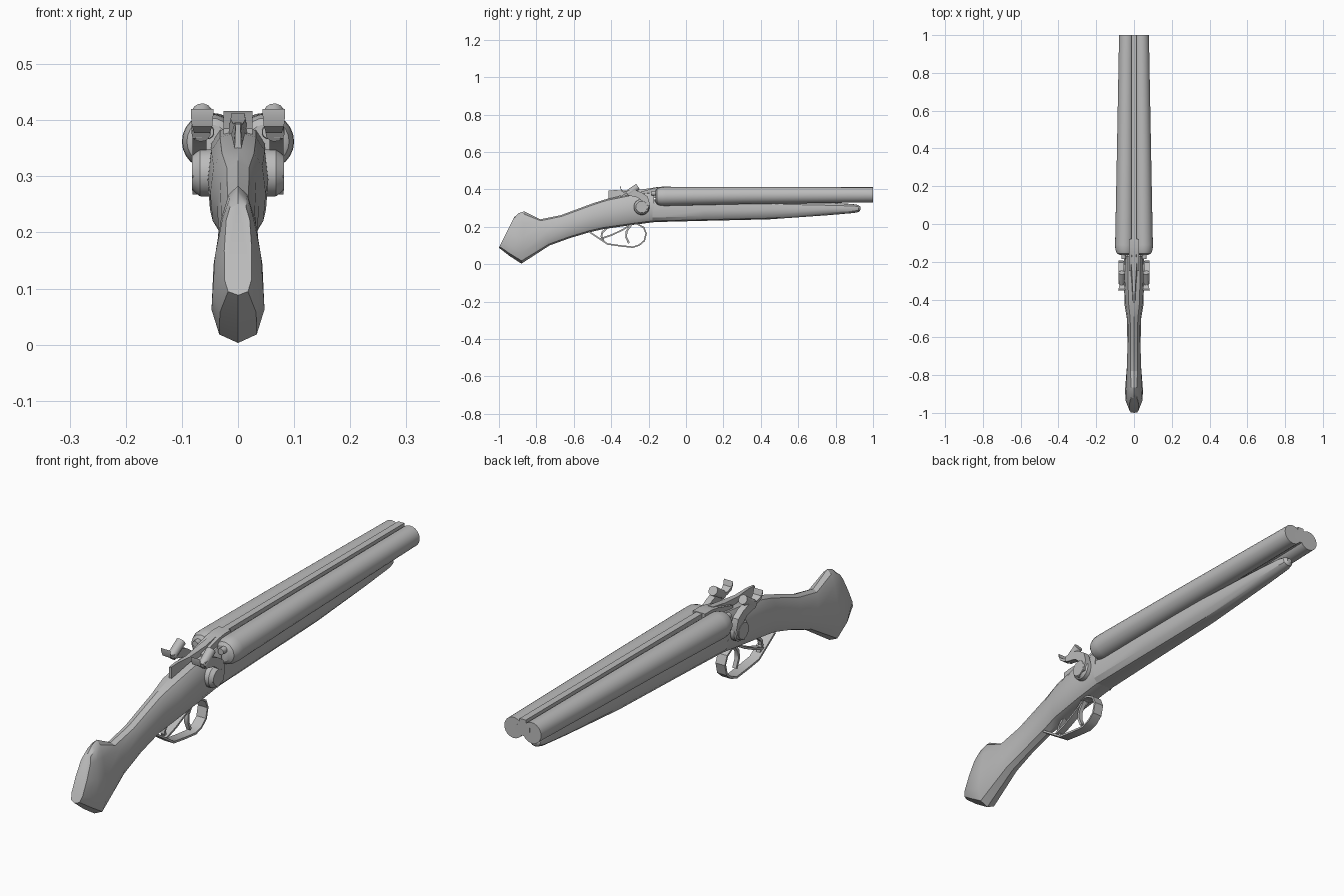
import bpy, bmesh, math
from mathutils import Vector

cube = bpy.data.objects.get("Cube")
if cube:
    bpy.data.objects.remove(cube)

metal = bpy.data.materials.new("plain grey")
metal.use_nodes = True
GREY = (0.5, 0.5, 0.5, 1)
metal.diffuse_color = GREY
metal.node_tree.nodes["Principled BSDF"].inputs["Base Color"].default_value = GREY
parts = []


def finish(name, bm):
    bmesh.ops.recalc_face_normals(bm, faces=bm.faces)
    mesh = bpy.data.meshes.new(name)
    bm.to_mesh(mesh)
    bm.free()
    mesh.materials.append(metal)
    ob = bpy.data.objects.new(name, mesh)
    bpy.context.collection.objects.link(ob)
    parts.append(ob)
    return ob


def loft(name, rings):
    """Skin a closed body through rings of points and cap both ends."""
    bm = bmesh.new()
    rows = [[bm.verts.new(p) for p in ring] for ring in rings]
    n = len(rows[0])
    for a, b in zip(rows, rows[1:]):
        for i in range(n):
            j = (i + 1) % n
            bm.faces.new((a[i], a[j], b[j], b[i]))
    bm.faces.new(rows[0])
    bm.faces.new(rows[-1])
    return finish(name, bm)


def plate(name, pts, x0, x1):
    """Side profile in y, z extruded across x."""
    return loft(name, [[(x, y, z) for y, z in pts] for x in (x0, x1)])


def strip(name, path, half, x0, x1):
    """Bent strap following a y, z path."""
    up, down = [], []
    for i, p in enumerate(path):
        a = Vector(path[max(i - 1, 0)])
        b = Vector(path[min(i + 1, len(path) - 1)])
        d = (b - a).normalized() * half
        up.append((p[0] - d.y, p[1] + d.x))
        down.append((p[0] + d.y, p[1] - d.x))
    return plate(name, up + down[::-1], x0, x1)


def tube(name, stations, sides=20):
    """Round body through (centre, radius) stations."""
    axis = (Vector(stations[-1][0]) - Vector(stations[0][0])).normalized()
    u = axis.orthogonal().normalized()
    v = axis.cross(u)
    rings = []
    for c, r in stations:
        rings.append([Vector(c) + r * (u * math.cos(t) + v * math.sin(t))
                      for t in (2 * math.pi * i / sides for i in range(sides))])
    return loft(name, rings)


def section(bottom, top, wb, wt, power, sides=12):
    """Rounded cross-section spanning a bottom point and a top point in y, z."""
    ring = []
    for i in range(sides):
        t = 2 * math.pi * (i + 0.001) / sides
        c, s = math.cos(t), math.sin(t)
        f = (1 + math.copysign(abs(s) ** power, s)) / 2
        w = (wb + (wt - wb) * f) * math.copysign(abs(c) ** power, c)
        ring.append((w, bottom[0] + (top[0] - bottom[0]) * f,
                     bottom[1] + (top[1] - bottom[1]) * f))
    return ring


# Stock, receiver body and fore-end
loft("stock", [section(*s) for s in (
    ((-1.0, 0.088), (-0.92, 0.25), 0.027, 0.022, 0.6),
    ((-0.945, 0.045), (-0.895, 0.273), 0.058, 0.024, 0.8),
    ((-0.88, 0.003), (-0.865, 0.283), 0.06, 0.027, 0.8),
    ((-0.73, 0.10), (-0.78, 0.24), 0.044, 0.03, 0.8),
    ((-0.62, 0.14), (-0.67, 0.262), 0.037, 0.033, 0.85),
    ((-0.515, 0.171), (-0.5, 0.325), 0.038, 0.036, 0.85),
    ((-0.44, 0.188), (-0.42, 0.35), 0.051, 0.048, 0.75),
    ((-0.3, 0.208), (-0.28, 0.378), 0.056, 0.052, 0.7),
    ((-0.17, 0.225), (-0.17, 0.39), 0.056, 0.052, 0.7))])
loft("fore_end", [section(*s) for s in (
    ((-0.18, 0.225), (-0.18, 0.345), 0.055, 0.056, 0.75),
    ((0.1, 0.232), (0.1, 0.345), 0.05, 0.054, 0.8),
    ((0.445, 0.24), (0.445, 0.345), 0.044, 0.046, 0.85),
    ((0.76, 0.262), (0.76, 0.33), 0.034, 0.036, 0.85),
    ((0.9, 0.274), (0.89, 0.322), 0.027, 0.029, 0.85),
    ((0.925, 0.28), (0.92, 0.317), 0.021, 0.022, 0.9),
    ((0.932, 0.29), (0.932, 0.308), 0.01, 0.011, 1))])

# Infill and sighting rib between the barrels
plate("barrel_infill", [(-0.12, 0.335), (-0.12, 0.39), (1, 0.388), (1, 0.35)], -0.03, 0.03)
plate("sight_rib", [(-0.08, 0.37), (-0.08, 0.414), (1, 0.414), (1, 0.37)], -0.013, 0.013)

# Standing breech and top lever
plate("breech_block", [(-0.25, 0.36), (-0.25, 0.385), (-0.16, 0.41),
                       (-0.12, 0.416), (-0.08, 0.416), (-0.08, 0.35)], -0.026, 0.026)
loft("top_lever", [[(x, y, z) for x, z in ((-w, a), (w, a), (w * .7, b), (-w * .7, b))]
                   for y, w, a, b in ((-0.415, 0.006, 0.35, 0.393),
                                      (-0.38, 0.008, 0.358, 0.396),
                                      (-0.31, 0.012, 0.375, 0.393),
                                      (-0.22, 0.019, 0.375, 0.402),
                                      (-0.15, 0.016, 0.38, 0.413))])

# Paired parts: barrels, strikers, locks and hammers
for side, s in (("left", 1), ("right", -1)):
    tube(side + "_barrel", [((s * 0.048, -0.163, 0.362), 0.030),
                            ((s * 0.049, -0.155, 0.362), 0.042),
                            ((s * 0.050, -0.135, 0.362), 0.049),
                            ((s * 0.050, -0.11, 0.362), 0.050),
                            ((s * 0.046, 0.3, 0.367), 0.046),
                            ((s * 0.039, 1.0, 0.371), 0.040)], 24)
    tube(side + "_striker", [((s * 0.055, -0.185, 0.379), 0.012),
                             ((s * 0.055, -0.14, 0.379), 0.014)], 12)
    tube(side + "_lock", [((s * 0.045, -0.237, 0.306), 0.043),
                          ((s * 0.068, -0.237, 0.306), 0.042),
                          ((s * 0.082, -0.237, 0.306), 0.031)])
    plate(side + "_hammer_arm", [(-0.27, 0.30), (-0.24, 0.268), (-0.205, 0.285),
                                 (-0.194, 0.325), (-0.205, 0.362), (-0.235, 0.382),
                                 (-0.275, 0.398), (-0.315, 0.392), (-0.31, 0.368),
                                 (-0.26, 0.357), (-0.235, 0.338)], s * 0.056, s * 0.081)
    tube(side + "_hammer_head", [((s * 0.066, -0.315, 0.376), 0.017),
                                 ((s * 0.064, -0.257, 0.415), 0.018)], 12)
    loft(side + "_hammer_spur", [[(s * 0.064 + x, y, z + h) for x, h in
                                  ((-w, -.006), (w, -.006), (w, .005), (-w, .005))]
                                 for y, z, w in ((-0.29, 0.384, 0.012),
                                                 (-0.325, 0.383, 0.014),
                                                 (-0.345, 0.395, 0.018),
                                                 (-0.352, 0.415, 0.02))])

# Trigger guard with its rear strap
strip("trigger_guard", [(-0.3, 0.216), (-0.26, 0.215), (-0.226, 0.196), (-0.213, 0.165),
                        (-0.223, 0.125), (-0.25, 0.102), (-0.285, 0.091), (-0.35, 0.098),
                        (-0.42, 0.108), (-0.46, 0.135), (-0.52, 0.175)],
      0.004, -0.02, 0.02)
strip("guard_strap", [(-0.46, 0.135), (-0.40, 0.155), (-0.34, 0.183), (-0.29, 0.214)],
      0.004, -0.014, 0.014)

# Two triggers
strip("front_trigger", [(-0.29, 0.215), (-0.318, 0.175), (-0.32, 0.145), (-0.305, 0.112)],
      0.005, -0.004, 0.012)
strip("rear_trigger", [(-0.42, 0.195), (-0.448, 0.17), (-0.452, 0.15), (-0.44, 0.125)],
      0.005, -0.012, 0.004)

# Smooth shading with crisp edges
bpy.ops.object.select_all(action='DESELECT')
for ob in parts:
    ob.select_set(True)
bpy.context.view_layer.objects.active = parts[0]
bpy.ops.object.shade_smooth_by_angle(angle=math.radians(32))
